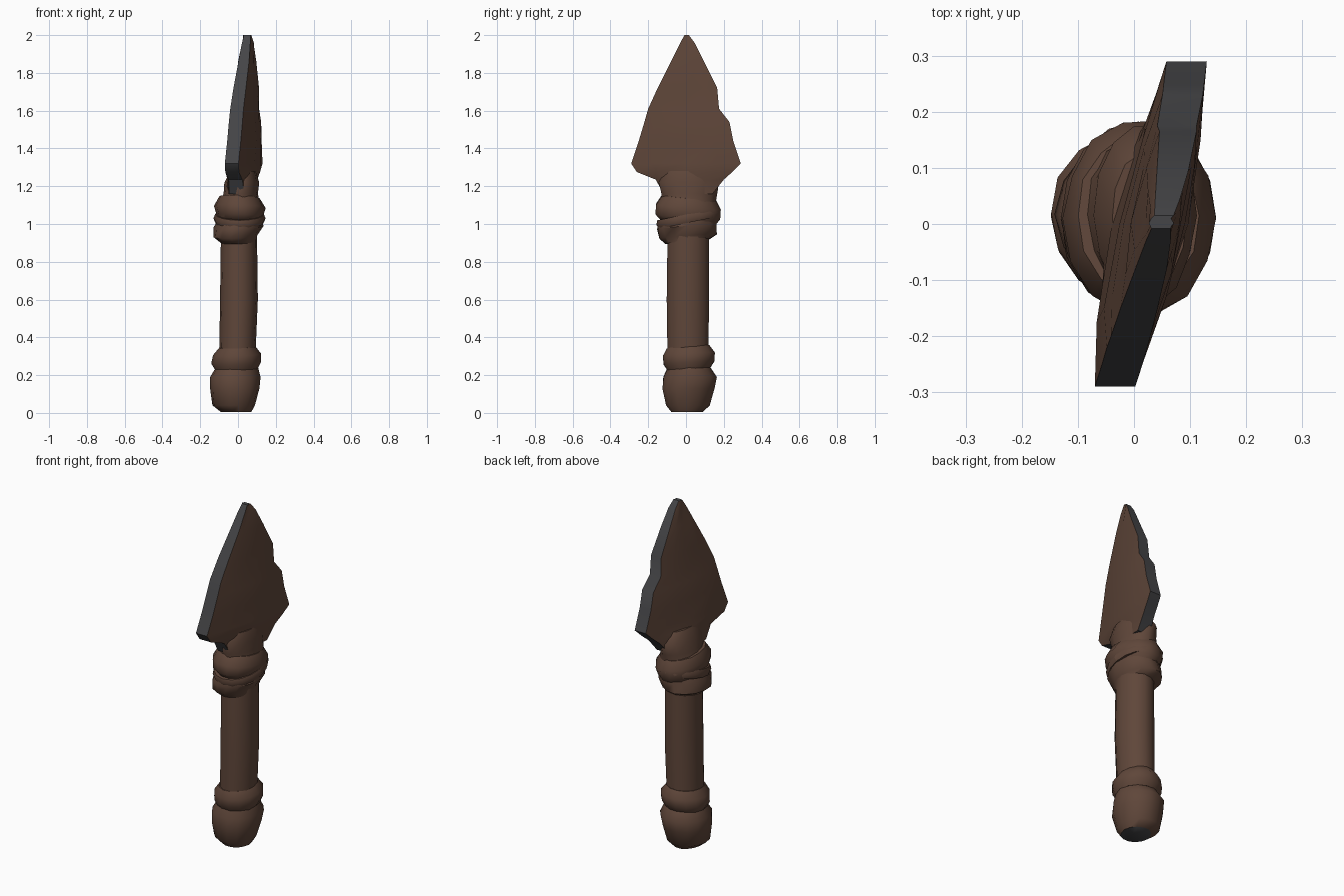
import bpy, bmesh, math, random
from mathutils import Vector, Matrix

random.seed(4)
cube = bpy.data.objects.get("Cube")
if cube:
    bpy.data.objects.remove(cube, do_unlink=True)


def material(name, rgb):
    m = bpy.data.materials.new(name)
    m.use_nodes = True
    m.diffuse_color = (*rgb, 1)
    m.node_tree.nodes["Principled BSDF"].inputs["Base Color"].default_value = (*rgb, 1)
    return m


BROWN = material("leather_brown", (0.115, 0.062, 0.042))
GREY = material("stone_grey", (0.06, 0.06, 0.064))


def loft(name, rings, grey_rule=None, angle=50):
    """Skin a stack of equal-length point rings, bottom to top, and cap it."""
    bm = bmesh.new()
    rows = [[bm.verts.new(p) for p in ring] for ring in rings]
    n = len(rows[0])
    for a, b in zip(rows, rows[1:]):
        for i in range(n):
            j = (i + 1) % n
            f = bm.faces.new((a[i], a[j], b[j], b[i]))
            f.material_index = int(bool(grey_rule and grey_rule(i, False)))
    for cap in (rows[0][::-1], rows[-1]):
        f = bm.faces.new(cap)
        f.material_index = int(bool(grey_rule and grey_rule(0, True)))
    bmesh.ops.recalc_face_normals(bm, faces=bm.faces)
    me = bpy.data.meshes.new(name)
    bm.to_mesh(me)
    bm.free()
    me.materials.append(BROWN)
    me.materials.append(GREY)
    ob = bpy.data.objects.new(name, me)
    bpy.context.collection.objects.link(ob)
    bpy.ops.object.select_all(action='DESELECT')
    ob.select_set(True)
    bpy.context.view_layer.objects.active = ob
    bpy.ops.object.shade_smooth_by_angle(angle=math.radians(angle))
    return ob


def oval(z, x0, x1, y0, y1, tilt=0.0, rough=0.0, sides=14):
    """Oval ring between the given extents, optionally tilted and uneven."""
    ring = []
    for i in range(sides):
        a = math.tau * i / sides
        k = 1 + random.uniform(-rough, rough)
        ring.append(Vector(((x0 + x1) / 2 + (x1 - x0) / 2 * k * math.cos(a),
                            (y0 + y1) / 2 + (y1 - y0) / 2 * k * math.sin(a),
                            z + tilt * math.sin(a + 0.4))))
    return ring


# Handle shaft
loft("handle_shaft", [oval(*r) for r in (
    (0.25, -0.1, 0.09, -0.1, 0.12),
    (0.6, -0.095, 0.105, -0.105, 0.125),
    (0.98, -0.09, 0.1, -0.1, 0.125))])

# Pommel with its grey underside
loft("pommel", [oval(*r, rough=0.025) for r in (
    (0.005, -0.09, 0.07, -0.08, 0.09),
    (0.04, -0.135, 0.09, -0.11, 0.13),
    (0.13, -0.145, 0.115, -0.13, 0.155),
    (0.19, -0.15, 0.12, -0.125, 0.165),
    (0.24, -0.12, 0.105, -0.1, 0.13))],
    grey_rule=lambda i, cap: cap)

# Bound ring above the pommel
loft("pommel_ring", [oval(*r, tilt=0.01, rough=0.02) for r in (
    (0.23, -0.12, 0.105, -0.1, 0.13),
    (0.265, -0.14, 0.12, -0.12, 0.155),
    (0.31, -0.13, 0.12, -0.125, 0.155),
    (0.35, -0.1, 0.09, -0.105, 0.125))])

# Leather binding that holds the blade
loft("binding_lower", [oval(*r, tilt=0.012, rough=0.025) for r in (
    (0.905, -0.09, 0.095, -0.11, 0.12),
    (0.935, -0.13, 0.1, -0.145, 0.165),
    (0.985, -0.13, 0.135, -0.155, 0.165),
    (1.03, -0.105, 0.12, -0.14, 0.16))])
loft("binding_upper", [oval(*r, tilt=-0.015, rough=0.025) for r in (
    (1.0, -0.1, 0.115, -0.13, 0.15),
    (1.04, -0.115, 0.13, -0.165, 0.185),
    (1.09, -0.125, 0.145, -0.165, 0.185),
    (1.14, -0.1, 0.115, -0.13, 0.16))])
loft("binding_neck", [oval(*r, rough=0.03) for r in (
    (1.1, -0.1, 0.12, -0.13, 0.16),
    (1.16, -0.075, 0.105, -0.13, 0.165),
    (1.22, -0.07, 0.11, -0.15, 0.18),
    (1.28, -0.04, 0.095, -0.11, 0.13))])


# Slanted strap crossing the binding
def strap(name, z, slope):
    rings = []
    spin = Matrix.Rotation(slope, 3, 'X')
    for i in range(16):
        a = math.tau * i / 16
        out = Vector((math.cos(a), math.sin(a), 0))
        mid = Vector((0.12 * out.x, 0.155 * out.y, 0))
        rings.append([spin @ (mid + out * (0.018 * math.cos(b)) +
                              Vector((0, 0, 0.026 * math.sin(b)))) +
                      Vector((0.008, 0.013, z))
                      for b in (math.tau * k / 6 for k in range(6))])
    return loft(name, rings + rings[:1])


strap("binding_strap", 1.03, 0.2)


# Blade: each row gives height, both edge positions and centre line
def blade_ring(z, y0, y1, spine, edge, cx):
    mid = (y0 + y1) / 2 * 0.5
    cols = [(y0, edge), (y0 + (mid - y0) * 0.4, edge * 0.4 + spine * 0.6), (mid, spine),
            (y1 + (mid - y1) * 0.4, edge * 0.4 + spine * 0.6), (y1, edge)]
    ring = []
    for side, order in ((1, cols), (-1, cols[::-1])):
        for k, (y, t) in enumerate(order):
            dent = random.uniform(-0.006, 0.006) if 0 < k < 4 else 0
            ring.append(Vector((cx + 0.22 * y + side * (t + dent), y, z)))
    return ring


blade = [(1.16, -0.12, 0.14, 0.065, 0.04, 0.02),
         (1.235, -0.16, 0.2, 0.065, 0.036, 0.022),
         (1.275, -0.26, 0.245, 0.065, 0.036, 0.026),
         (1.32, -0.29, 0.29, 0.063, 0.036, 0.03),
         (1.44, -0.25, 0.25, 0.058, 0.036, 0.034),
         (1.54, -0.22, 0.23, 0.052, 0.036, 0.036),
         (1.61, -0.2, 0.175, 0.049, 0.035, 0.038),
         (1.72, -0.15, 0.165, 0.044, 0.033, 0.042),
         (1.86, -0.08, 0.095, 0.034, 0.028, 0.048),
         (1.96, -0.03, 0.045, 0.024, 0.022, 0.05),
         (2.0, -0.008, 0.015, 0.018, 0.017, 0.05)]
loft("spear_blade", [blade_ring(*r) for r in blade],
     grey_rule=lambda i, cap: cap or i in (4, 9), angle=40)
